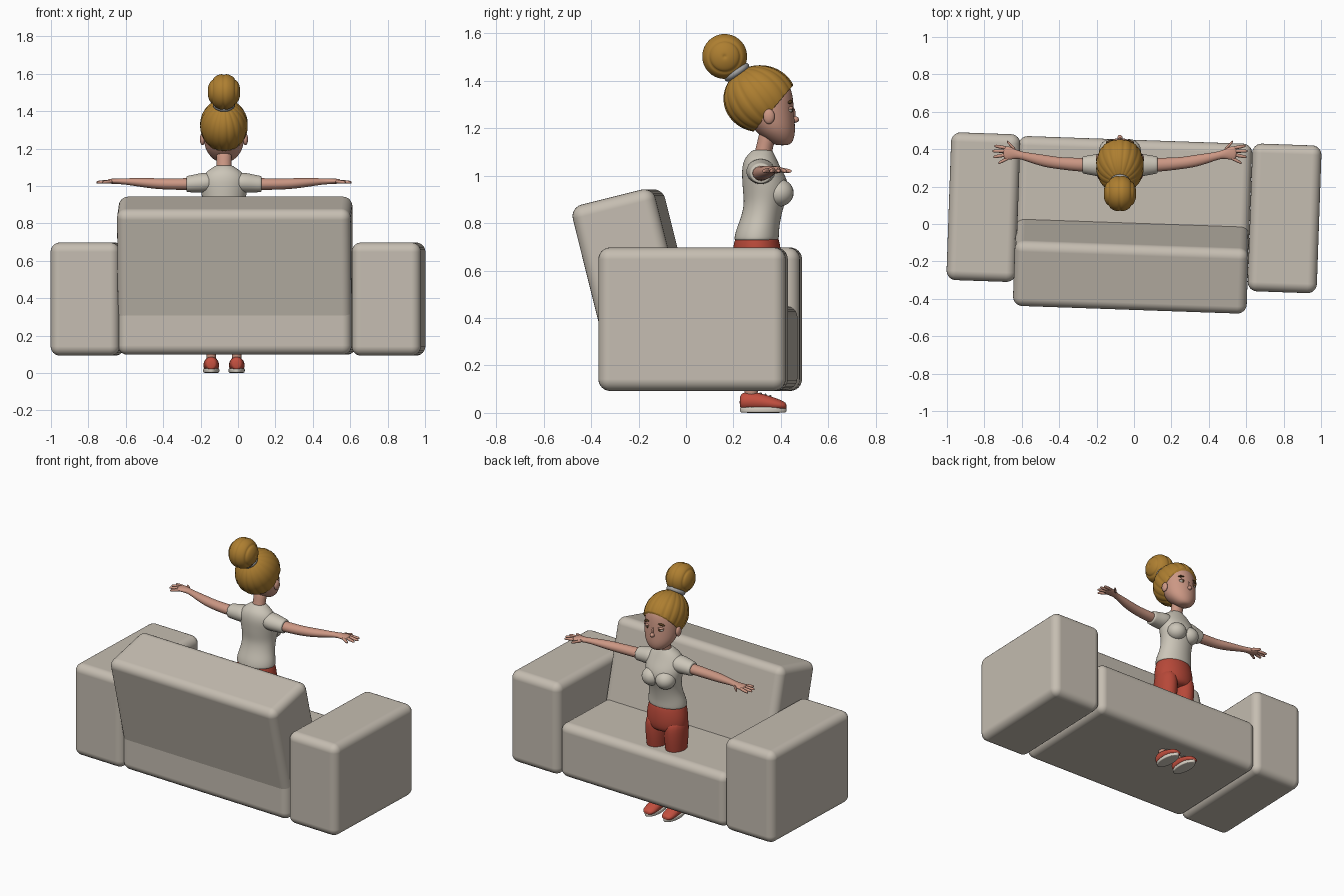
import bpy, bmesh, math
from mathutils import Vector, Matrix

if "Cube" in bpy.data.objects:
    bpy.data.objects.remove(bpy.data.objects["Cube"])

CX = -0.075   # centre line of the figure


def material(name, r, g, b):
    m = bpy.data.materials.new(name)
    m.use_nodes = True
    m.diffuse_color = (r, g, b, 1)
    m.node_tree.nodes["Principled BSDF"].inputs["Base Color"].default_value = (r, g, b, 1)
    return m


FABRIC = material("sofa fabric", 0.56, 0.51, 0.44)
SHIRT = material("shirt cream", 0.60, 0.56, 0.48)
SKIN = material("skin", 0.60, 0.31, 0.23)
HAIR = material("golden brown hair", 0.42, 0.21, 0.03)
BROW = material("dark brown", 0.10, 0.05, 0.015)
PANTS = material("trouser red", 0.47, 0.065, 0.04)
SHOE = material("shoe red", 0.55, 0.08, 0.05)
CREAM = material("off white", 0.68, 0.63, 0.55)
TIE = material("hair tie grey", 0.36, 0.36, 0.36)
LIPS = material("lip pink", 0.42, 0.16, 0.13)


def finish(name, bm, mat, subdivide=0):
    bmesh.ops.recalc_face_normals(bm, faces=bm.faces)
    me = bpy.data.meshes.new(name)
    bm.to_mesh(me)
    bm.free()
    me.materials.append(mat)
    for p in me.polygons:
        p.use_smooth = True
    ob = bpy.data.objects.new(name, me)
    bpy.context.collection.objects.link(ob)
    if subdivide:
        s = ob.modifiers.new("smooth", "SUBSURF")
        s.levels = s.render_levels = subdivide
    return ob


def loft(name, axis, rings, mat, n=16, level=2):
    """Rings are (centre, ra, rb), each perpendicular to the named axis."""
    ua, ub = {"x": ((0, 1, 0), (0, 0, 1)), "y": ((1, 0, 0), (0, 0, 1)),
              "z": ((1, 0, 0), (0, 1, 0))}[axis]
    bm = bmesh.new()
    loops = []
    for c, ra, rb in rings:
        loops.append([bm.verts.new(Vector(c) + Vector(ua) * ra * math.cos(t) + Vector(ub) * rb * math.sin(t))
                      for t in (2 * math.pi * i / n for i in range(n))])
    for a, b in zip(loops, loops[1:]):
        for i in range(n):
            j = (i + 1) % n
            bm.faces.new((a[i], a[j], b[j], b[i]))
    bm.faces.new(loops[0])
    bm.faces.new(loops[-1])
    return finish(name, bm, mat, level)


def upright(name, rings, mat, x=CX):
    """Vertical loft from (z, y, half width, half depth)."""
    return loft(name, "z", [((x, y, z), a, b) for z, y, a, b in rings], mat)


def ball(name, loc, radii, mat, turn=0):
    bm = bmesh.new()
    bmesh.ops.create_uvsphere(bm, u_segments=24, v_segments=14, radius=1)
    bm.transform(Matrix.Translation(loc) @ Matrix.Rotation(turn, 4, "Y") @ Matrix.Diagonal((*radii, 1)))
    return finish(name, bm, mat)


def grooved_ball(name, centre, radii, pole, relief, cut=None):
    """Ellipsoid whose radius follows relief(polar angle, azimuth)."""
    bm = bmesh.new()
    bmesh.ops.create_uvsphere(bm, u_segments=112, v_segments=48, radius=1)
    turn = Vector((0, 0, 1)).rotation_difference(Vector(pole)).to_matrix()
    for v in bm.verts:
        p = v.co.normalized()
        r = relief(math.acos(max(-1, min(1, p.z))), math.atan2(p.y, p.x))
        q = turn @ p
        v.co = Vector(centre) + Vector([q[i] * radii[i] * r for i in range(3)])
    if cut:
        res = bmesh.ops.bisect_plane(bm, geom=bm.verts[:] + bm.edges[:] + bm.faces[:],
                                     plane_co=cut[0], plane_no=cut[1], clear_outer=True)
        rim = [e for e in res["geom_cut"] if isinstance(e, bmesh.types.BMEdge)]
        bmesh.ops.holes_fill(bm, edges=rim, sides=0)
    return finish(name, bm, HAIR)


# Sofa: soft rounded blocks, turned slightly about the vertical
def cushion(name, loc, size, tilt=0):
    bm = bmesh.new()
    bmesh.ops.create_cube(bm, size=1)
    bm.transform(Matrix.Diagonal((*size, 1)))
    ob = finish(name, bm, FABRIC)
    ob.location = loc
    ob.rotation_euler = (math.radians(tilt), 0, math.radians(-2))
    b = ob.modifiers.new("soft edges", "BEVEL")
    b.width, b.segments, b.harden_normals = 0.05, 6, True


cushion("right_armrest", (-0.805, 0.09, 0.395), (0.37, 0.79, 0.605))
cushion("left_armrest", (0.805, 0.03, 0.395), (0.37, 0.79, 0.605))
cushion("seat", (-0.005, 0.06, 0.275), (1.25, 0.78, 0.355))
cushion("backrest", (-0.015, -0.21, 0.57), (1.25, 0.36, 0.70), 14)

# Torso, hips and neck
upright("shirt", [(0.725, 0.297, 0.122, 0.09), (0.73, 0.297, 0.13, 0.097), (0.77, 0.301, 0.126, 0.093),
                  (0.82, 0.315, 0.112, 0.086), (0.88, 0.33, 0.110, 0.086), (0.93, 0.338, 0.119, 0.1),
                  (0.98, 0.333, 0.127, 0.098), (1.03, 0.318, 0.127, 0.085), (1.075, 0.313, 0.1, 0.068),
                  (1.1, 0.32, 0.058, 0.048), (1.112, 0.323, 0.044, 0.038)], SHIRT)
upright("trouser_hips", [(0.77, 0.30, 0.11, 0.08), (0.72, 0.298, 0.126, 0.1), (0.66, 0.30, 0.138, 0.106),
                         (0.6, 0.303, 0.135, 0.102), (0.56, 0.305, 0.12, 0.08)], PANTS)
upright("neck", [(1.05, 0.32, 0.045, 0.04), (1.1, 0.325, 0.041, 0.037), (1.14, 0.337, 0.041, 0.037),
                 (1.2, 0.35, 0.045, 0.04)], SKIN)

# Head and central face features
upright("head", [(1.128, 0.405, 0.025, 0.022), (1.137, 0.404, 0.052, 0.045), (1.17, 0.385, 0.086, 0.076),
                 (1.21, 0.367, 0.106, 0.095), (1.27, 0.35, 0.113, 0.108), (1.33, 0.34, 0.115, 0.114),
                 (1.38, 0.33, 0.104, 0.113), (1.42, 0.32, 0.075, 0.08), (1.435, 0.32, 0.03, 0.03)], SKIN)
ball("nose", (CX, 0.457, 1.237), (0.014, 0.02, 0.014), SKIN)
ball("nose_bridge", (CX, 0.446, 1.262), (0.009, 0.016, 0.03), SKIN)
ball("upper_lip", (CX, 0.449, 1.192), (0.026, 0.009, 0.006), LIPS)
ball("lower_lip", (CX, 0.448, 1.182), (0.022, 0.010, 0.007), LIPS)

# Hair combed back into a tied bun
PULL = Vector((0, -0.56, 0.83))
grooved_ball("combed_hair", (CX, 0.312, 1.325), (0.128, 0.154, 0.141), PULL,
             lambda t, a: 1 - 0.035 * math.sin(t) * (1 - abs(math.sin(9 * a))) ** 2,
             ((CX, 0.367, 1.282), (0, 0.76, -0.65)))
grooved_ball("hair_bun", (CX, 0.163, 1.503), (0.088, 0.096, 0.096), (1, 0, 0),
             lambda t, a: 1 - 0.06 * (1 - abs(math.sin(4 * t))) ** 3)
bm = bmesh.new()
for i in range(32):
    a = 2 * math.pi * i / 32
    frame = Matrix.Rotation(a, 4, "Z") @ Matrix.Translation((0.045, 0, 0)) @ Matrix.Rotation(math.pi / 2, 4, "X")
    bmesh.ops.create_circle(bm, segments=12, radius=0.015, matrix=frame)
bmesh.ops.bridge_loops(bm, edges=bm.edges[:], use_cyclic=True)
tie = finish("hair_tie", bm, TIE)
tie.location = (CX, 0.214, 1.437)
tie.rotation_mode = "QUATERNION"
tie.rotation_quaternion = Vector((0, 0, 1)).rotation_difference(PULL)

# Everything that comes in pairs
for side, label in ((1, "left_"), (-1, "right_")):
    def at(x, y, z):
        return (CX + side * x, y, z)

    def limb(name, rings, mat, n=16, level=2):
        loft(label + name, "x", [(at(x, y, z), a, b) for x, y, z, a, b in rings], mat, n, level)

    # Face
    ball(label + "ear", at(0.115, 0.35, 1.25), (0.014, 0.024, 0.032), SKIN)
    ball(label + "eye", at(0.045, 0.436, 1.277), (0.02, 0.013, 0.012), CREAM)
    ball(label + "pupil", at(0.044, 0.445, 1.276), (0.008, 0.006, 0.009), BROW)
    ball(label + "eyelid", at(0.045, 0.436, 1.286), (0.023, 0.016, 0.008), SKIN, side * 0.15)
    ball(label + "eyebrow", at(0.048, 0.437, 1.312), (0.027, 0.012, 0.007), BROW, side * 0.2)

    # Chest, sleeve and arm
    ball(label + "bust", at(0.05, 0.392, 0.928), (0.062, 0.062, 0.058), SHIRT)
    limb("sleeve", [(0.05, 0.315, 1.02, 0.06, 0.05), (0.11, 0.315, 1.018, 0.064, 0.056),
                    (0.16, 0.315, 1.013, 0.053, 0.048), (0.198, 0.316, 1.01, 0.048, 0.045),
                    (0.202, 0.316, 1.01, 0.042, 0.039)], SHIRT)
    limb("arm", [(0.15, 0.315, 1.01, 0.036, 0.033), (0.22, 0.317, 1.01, 0.038, 0.032),
                 (0.32, 0.324, 1.01, 0.032, 0.03), (0.4, 0.336, 1.015, 0.034, 0.028),
                 (0.48, 0.354, 1.021, 0.026, 0.021), (0.54, 0.37, 1.025, 0.02, 0.016),
                 (0.57, 0.377, 1.025, 0.03, 0.016), (0.605, 0.38, 1.025, 0.04, 0.014),
                 (0.625, 0.38, 1.025, 0.03, 0.01)], SKIN)
    # Each finger runs from (x0, y0) to (x1, y1)
    for finger, x0, y0, x1, y1 in (("thumb", 0.555, 0.393, 0.605, 0.442), ("index_finger", 0.6, 0.405, 0.672, 0.418),
                                   ("middle_finger", 0.6, 0.39, 0.683, 0.39), ("ring_finger", 0.6, 0.372, 0.677, 0.358),
                                   ("little_finger", 0.59, 0.355, 0.65, 0.326)):
        limb(finger, [(x0 + (x1 - x0) * t, y0 + (y1 - y0) * t, 1.025 - 0.006 * t, r, r)
                      for t, r in ((0, 0.011), (0.5, 0.0105), (0.9, 0.009), (1, 0.005))], SKIN, 8, 1)

    # Leg and shoe
    leg_x = CX + side * 0.068
    upright(label + "trouser_leg", [(0.66, 0.302, 0.062, 0.085), (0.58, 0.304, 0.069, 0.094),
                                    (0.48, 0.306, 0.066, 0.084), (0.32, 0.3, 0.05, 0.06),
                                    (0.15, 0.285, 0.042, 0.045), (0.14, 0.285, 0.036, 0.04)], PANTS, leg_x)
    upright(label + "ankle", [(0.18, 0.28, 0.028, 0.03), (0.11, 0.275, 0.026, 0.028),
                              (0.06, 0.275, 0.028, 0.03)], SKIN, leg_x)
    upright(label + "sole", [(0, 0.326, 0.040, 0.095), (0.003, 0.326, 0.044, 0.1), (0.022, 0.326, 0.045, 0.102),
                             (0.026, 0.326, 0.04, 0.096)], CREAM, leg_x)
    loft(label + "shoe", "y", [((leg_x, y, z), a, b) for y, z, a, b in
                               ((0.226, 0.045, 0.02, 0.022), (0.236, 0.05, 0.032, 0.036), (0.27, 0.05, 0.039, 0.04),
                                (0.31, 0.047, 0.042, 0.038), (0.35, 0.04, 0.044, 0.033), (0.395, 0.033, 0.042, 0.024),
                                (0.418, 0.03, 0.03, 0.016), (0.424, 0.028, 0.015, 0.008))], SHOE)
    for k in range(3):
        ball(label + "lace_%d" % (k + 1), (leg_x, 0.315 + 0.02 * k, 0.083 - 0.006 * k), (0.02, 0.005, 0.004), CREAM)
